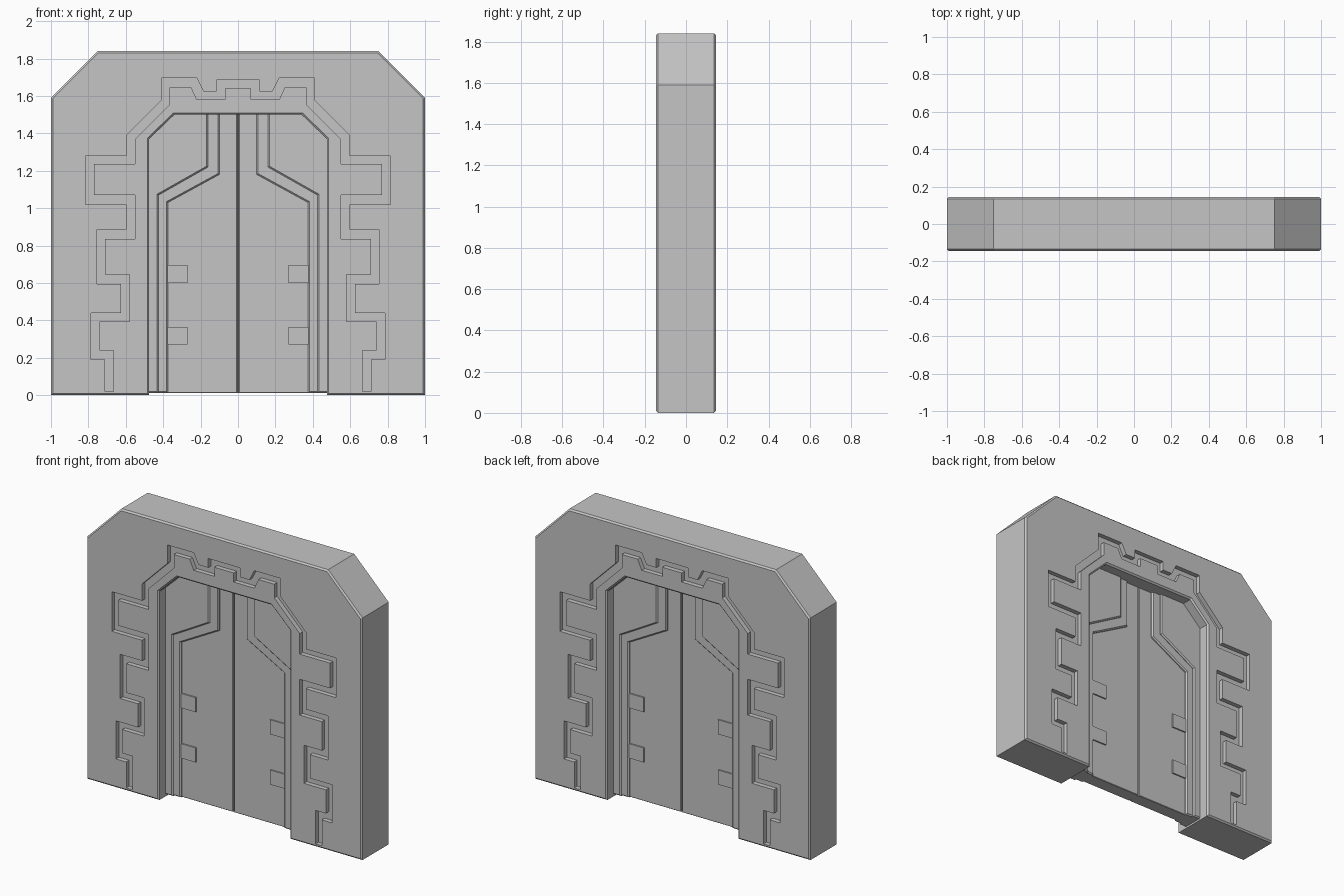
import bpy, bmesh

if "Cube" in bpy.data.objects:
    bpy.data.objects.remove(bpy.data.objects["Cube"])

stone = bpy.data.materials.new("light_grey_stone")
stone.diffuse_color = (0.56, 0.56, 0.56, 1)
stone.use_nodes = True
stone.node_tree.nodes["Principled BSDF"].inputs["Base Color"].default_value = stone.diffuse_color


def mirrored(half):
    """Right-hand half profile (bottom to top) -> full symmetric path."""
    return half + [(-x, z) for x, z in reversed(half)]


def prism(name, profile, y0, y1, bevel=0.0):
    """Extrude an (x, z) profile along y, bevelling only the front and back rims."""
    bm = bmesh.new()
    face = bm.faces.new([bm.verts.new((x, y0, z)) for x, z in profile])
    ext = bmesh.ops.extrude_face_region(bm, geom=[face])
    new = [g for g in ext["geom"] if isinstance(g, bmesh.types.BMVert)]
    bmesh.ops.translate(bm, verts=new, vec=(0, y1 - y0, 0))
    bmesh.ops.recalc_face_normals(bm, faces=bm.faces)
    if bevel:
        rim = [e for e in bm.edges if abs(e.verts[0].co.y - e.verts[1].co.y) < 1e-6]
        bmesh.ops.bevel(bm, geom=rim, offset=bevel, segments=1, profile=0.5, affect='EDGES')
    mesh = bpy.data.meshes.new(name)
    bm.to_mesh(mesh)
    bm.free()
    mesh.materials.append(stone)
    obj = bpy.data.objects.new(name, mesh)
    bpy.context.collection.objects.link(obj)
    return obj


def cut(obj, cutter):
    mod = obj.modifiers.new("cut", 'BOOLEAN')
    mod.operation = 'DIFFERENCE'
    mod.solver = 'EXACT'
    mod.object = cutter
    bpy.context.view_layer.objects.active = obj
    bpy.ops.object.modifier_apply(modifier=mod.name)
    bpy.data.objects.remove(cutter)


# Wall with chamfered top corners and an arched doorway
D = 0.145
outline = [(1, 0), (1, 1.59), (0.75, 1.84)]
opening = [(0.475, 0), (0.475, 1.37), (0.34, 1.50)]
wall = prism("wall", mirrored(outline) + mirrored(opening)[::-1], -D, D, 0.01)

# Stepped ornamental groove around the doorway, on both faces
groove_out = [(0.71, 0.02), (0.71, 0.19), (0.785, 0.19), (0.785, 0.44), (0.625, 0.44),
              (0.625, 0.595), (0.755, 0.595), (0.755, 0.885), (0.595, 0.885),
              (0.595, 1.02), (0.815, 1.02), (0.815, 1.28), (0.595, 1.28), (0.595, 1.39),
              (0.41, 1.575), (0.41, 1.695), (0.22, 1.695), (0.185, 1.625),
              (0.115, 1.625), (0.115, 1.685)]
groove_in = [(0.665, 0.02), (0.665, 0.24), (0.74, 0.24), (0.74, 0.395), (0.58, 0.395),
             (0.58, 0.645), (0.71, 0.645), (0.71, 0.835), (0.55, 0.835),
             (0.55, 1.07), (0.77, 1.07), (0.77, 1.235), (0.55, 1.235), (0.55, 1.37),
             (0.365, 1.555), (0.365, 1.645), (0.25, 1.645), (0.22, 1.58),
             (0.07, 1.58), (0.07, 1.64)]
groove = mirrored(groove_out) + mirrored(groove_in)[::-1]
for y0, y1 in ((-D - 0.05, -D + 0.03), (D - 0.03, D + 0.05)):
    cut(wall, prism("groove_cutter", groove, y0, y1))

# Double door: each leaf steps back from frame to trim to panel
Z0, ZT, XW = 0.012, 1.53, 0.50
corner = [(XW, Z0), (XW, 1.39), (0.36, ZT)]
panel = [(0.004, Z0)] + corner + [(0.004, ZT)]
trim = [(0.375, Z0)] + corner + [(0.10, ZT), (0.10, 1.18), (0.375, 1.03)]
frame = [(0.425, Z0)] + corner + [(0.16, ZT), (0.16, 1.22), (0.425, 1.07)]
for side, s in (("left", -1), ("right", 1)):
    for part, prof, half, bev in (("panel", panel, 0.045, 0.003),
                                  ("trim", trim, 0.06, 0.008),
                                  ("frame", frame, 0.072, 0.008)):
        prism(f"{side}_door_{part}", [(s * x, z) for x, z in prof], -half, half, bev)
    # Hinge plates
    for i, z in enumerate((0.27, 0.60)):
        plate = [(0.27, z), (0.39, z), (0.39, z + 0.095), (0.27, z + 0.095)]
        prism(f"{side}_hinge_{i + 1}", [(s * x, zz) for x, zz in plate], -0.054, 0.054)

# Backing strip behind the centre seam
prism("door_seam", [(-0.01, Z0), (0.01, Z0), (0.01, ZT), (-0.01, ZT)], -0.03, 0.03)
